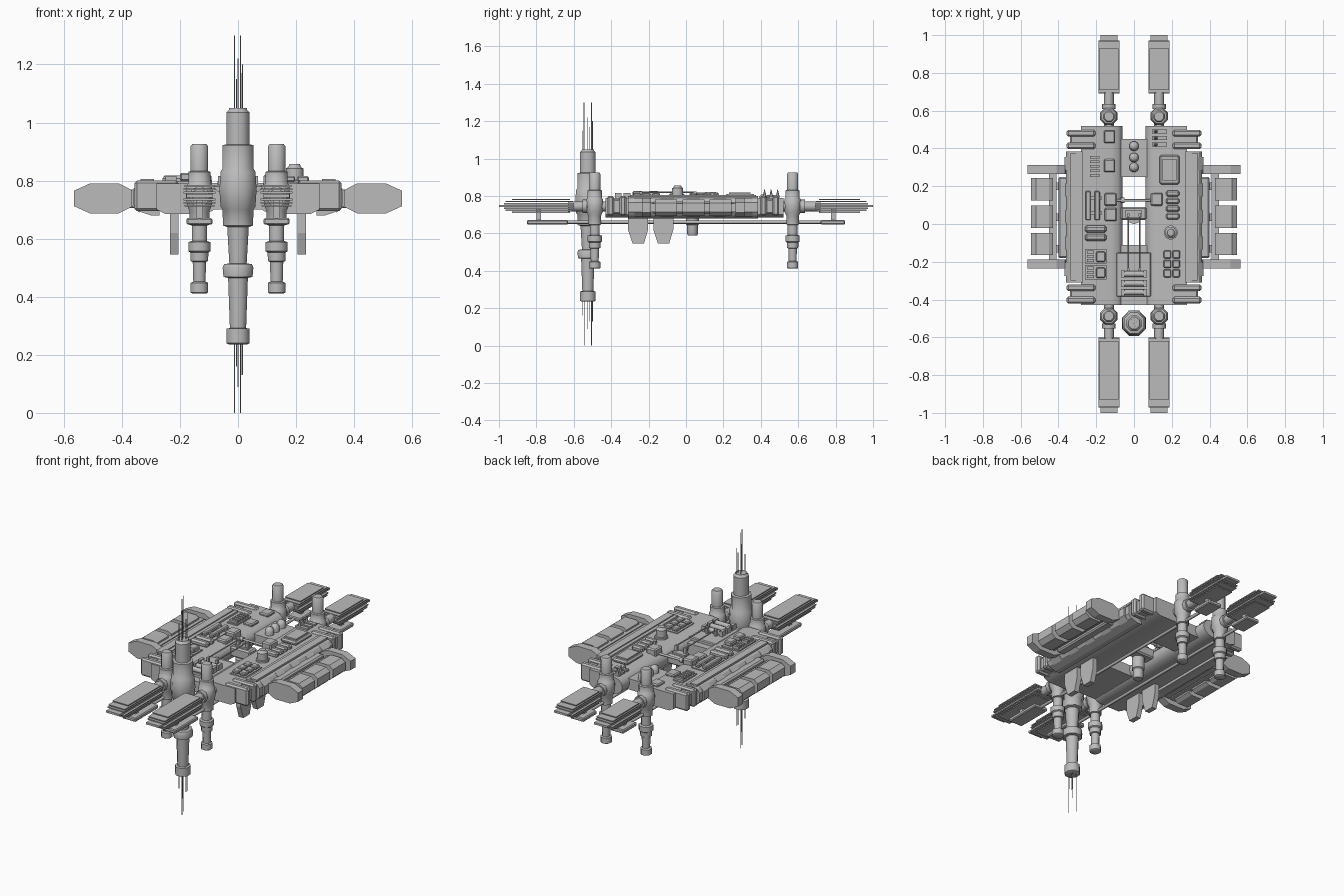
import bpy, bmesh, math
from mathutils import Vector, Matrix

grey = bpy.data.materials.new("hull grey")
grey.diffuse_color = (0.5, 0.5, 0.5, 1)


def finish(name, bm, smooth=False):
    bmesh.ops.recalc_face_normals(bm, faces=bm.faces)
    me = bpy.data.meshes.new(name)
    bm.to_mesh(me)
    bm.free()
    me.materials.append(grey)
    ob = bpy.data.objects.new(name, me)
    bpy.context.collection.objects.link(ob)
    if smooth:
        bpy.ops.object.select_all(action='DESELECT')
        ob.select_set(True)
        bpy.context.view_layer.objects.active = ob
        bpy.ops.object.shade_smooth_by_angle(angle=math.radians(50))
    return ob


def box(name, x0, x1, y0, y1, z0, z1, bevel=0):
    bm = bmesh.new()
    size = Matrix.Diagonal((abs(x1 - x0), abs(y1 - y0), abs(z1 - z0), 1))
    mid = Matrix.Translation(((x0 + x1) / 2, (y0 + y1) / 2, (z0 + z1) / 2))
    bmesh.ops.create_cube(bm, size=1, matrix=mid @ size)
    if bevel:
        bmesh.ops.bevel(bm, geom=bm.edges[:], offset=bevel, segments=1, affect='EDGES')
    return finish(name, bm)


def prism(name, pts, axis, a, b, smooth=False):
    """Extrude a profile: (x,z) along y, or (y,z) along x."""
    bm = bmesh.new()
    at = (lambda p, t: (p[0], t, p[1])) if axis == 'y' else (lambda p, t: (t, p[0], p[1]))
    face = bm.faces.new([bm.verts.new(at(p, a)) for p in pts])
    new = bmesh.ops.extrude_face_region(bm, geom=[face])['geom']
    d = (0, b - a, 0) if axis == 'y' else (b - a, 0, 0)
    bmesh.ops.translate(bm, vec=d, verts=[v for v in new if isinstance(v, bmesh.types.BMVert)])
    return finish(name, bm, smooth)


def lathe(name, x, y, prof, n=8, sy=1.0):
    """Stack of rings (radius, z) around a vertical axis."""
    bm = bmesh.new()
    rings = []
    for r, z in prof:
        k = r / math.cos(math.pi / n)
        rings.append([bm.verts.new((x + k * math.cos((i + .5) * math.tau / n),
                                    y + sy * k * math.sin((i + .5) * math.tau / n), z)) for i in range(n)])
    for a, b in zip(rings, rings[1:]):
        for i in range(n):
            bm.faces.new((a[i], a[(i + 1) % n], b[(i + 1) % n], b[i]))
    bm.faces.new(rings[0])
    bm.faces.new(rings[-1])
    return finish(name, bm, True)


def rod(name, p, q, r, n=8):
    p, q = Vector(p), Vector(q)
    bm = bmesh.new()
    m = Matrix.Translation((p + q) / 2) @ (q - p).to_track_quat('Z', 'Y').to_matrix().to_4x4()
    bmesh.ops.create_cone(bm, cap_ends=True, segments=n, radius1=r, radius2=r, depth=(q - p).length, matrix=m)
    return finish(name, bm, True)


# main tower with antenna needles
lathe("main_tower", 0, -.525, [
    (.03, .235), (.04, .24), (.04, .29), (.028, .292), (.034, .465), (.05, .468), (.053, .50), (.048, .512),
    (.03, .515), (.037, .64), (.052, .645), (.053, .70), (.06, .71), (.064, .77), (.06, .83), (.053, .842),
    (.053, .922), (.040, .925), (.040, 1.035), (.033, 1.04), (.030, 1.05)], 8, 1.05)
for i, (dx, dy, top, low) in enumerate([(-.012, .02, 1.3, 0), (.008, -.02, 1.3, 0), (.014, .01, 1.17, .13),
                                        (0, 0, 1.22, .09), (-.005, -.03, 1.15, .16), (.016, .025, 1.2, .13)]):
    rod(f"top_needle_{i}", (dx, -.525 + dy, 1.04), (dx, -.525 + dy, top), .002, 5)
    rod(f"bottom_needle_{i}", (dx, -.525 + dy, .24), (dx, -.525 + dy, low), .002, 5)

hull = [(.28, .79), (.12, .79), (.085, .78), (.065, .76), (.06, .735), (.07, .71), (.09, .695), (.12, .685),
        (.25, .685), (.28, .70)]
pod = [(.27, .80), (.30, .80), (.345, .785), (.36, .765), (.36, .715), (.345, .695), (.30, .68), (.27, .68)]
plate = [(.36, .735), (.365, .71), (.41, .687), (.51, .687), (.565, .712), (.565, .765), (.51, .79), (.41, .79),
         (.365, .767)]
cell = [(.43, .705), (.45, .692), (.52, .692), (.545, .715), (.545, .762), (.52, .782), (.45, .782), (.43, .77)]

for s, side in ((-1, "left"), (1, "right")):
    def flip(pts):
        return [(s * x, z) for x, z in pts]

    # twin hull beams, side pods and clamps
    prism(side + "_hull", flip(hull), 'y', -.43, .52, True)
    prism(side + "_pod", flip(pod), 'y', -.31, .385)
    box(side + "_pod_rail", s * .29, s * .335, -.30, .375, .795, .806)
    for i in range(5):
        y = -.24 + i * .14
        prism(f"{side}_pod_rib_{i}", flip([(.34, .79), (.368, .765), (.368, .715), (.34, .69)]), 'y', y - .035, y + .035)
    for y in (-.37, .447):
        box(side + "_clamp_core", s * .22, s * .34, y - .035, y + .035, .705, .785, .008)
        for d in (-.033, .033):
            box(side + "_clamp", s * .205, s * .357, y + d - .018, y + d + .018, .695, .80, .009)

    # side wings: end plates, cells and struts
    for y in (-.235, .265):
        prism(side + "_wing_plate", flip(plate), 'y', y, y + .047)
    for i, y in enumerate((-.165, -.02, .125)):
        prism(f"{side}_wing_cell_{i}", flip(cell), 'y', y, y + .118)
    box(side + "_wing_spine", s * .41, s * .45, -.2, .27, .715, .76)
    box(side + "_wing_root", s * .35, s * .40, -.18, .25, .705, .77, .008)
    for y in (-.13, .035, .2):
        box(side + "_wing_strut", s * .38, s * .44, y - .02, y + .02, .725, .75)

    # hanging fins
    for y in (-.31, -.175):
        prism(side + "_fin", [(y, .70), (y + .107, .70), (y + .107, .62), (y + .085, .545), (y + .025, .545), (y, .62)],
              'x', s * .205, s * .235)

    # underside rod running between the array ends
    rod(side + "_keel_rod", (s * .133, -.85, .66), (s * .133, .85, .66), .009)

    # small towers, solar arrays and booms at both ends
    for e, y, inner in ((-1, -.488, .60), (1, .57, .69)):
        x = s * .133
        lathe(side + "_small_tower", x, y, [
            (.026, .412), (.030, .415), (.030, .448), (.021, .452), (.023, .52), (.030, .523), (.031, .552),
            (.038, .557), (.038, .588), (.026, .592), (.026, .645), (.034, .648), (.034, .695), (.043, .715),
            (.046, .75), (.043, .785), (.038, .79), (.038, .83), (.030, .833), (.030, .918), (.024, .926)])
        rod(side + "_boom", (x, .45 * e if e > 0 else -.42, .745), (x, e * (inner + .03), .745), .027)
        rod(side + "_boom_collar", (x, e * (abs(y) + .04), .745), (x, e * (abs(y) + .065), .745), .036)
        box(side + "_array_core", x - .045, x + .045, e * inner, e * 1.0, .741, .753)
        for k, (w, a, b) in enumerate(((.055, 0, .972), (.055, .005, .965), (.052, .02, .93))):
            for d in (-1, 1):
                z = .747 + d * (.012 + k * .011)
                box(f"{side}_array_leaf_{k}", x - w, x + w, e * (inner + a), e * b, z - .003, z + .003)
        box(side + "_lower_array", x - .045, x + .045, e * .85, e * (inner + .03), .648, .671, .005)
        box(side + "_array_post", x - .012, x + .012, e * .775, e * .8, .665, .735)

# central bridges and machinery around the opening
box("front_bridge", -.10, .10, -.43, -.11, .70, .765)
box("front_bay", -.095, .09, -.385, -.15, .76, .785, .005)
box("rear_bridge", -.10, .10, .25, .45, .70, .765)
box("centre_box", -.07, .065, .02, .09, .72, .78, .008)
box("centre_box_top", -.045, .04, .035, .075, .78, .79)
rod("cross_pipe", (-.10, .125, .785), (.10, .125, .785), .007)
rod("cross_pipe_joint", (-.07, .125, .785), (-.05, .125, .785), .014)
lathe("belly_pod", 0, .035, [(.024, .59), (.028, .6), (.028, .645), (.034, .65), (.034, .72)], 10)
for x in (-.03, .03):
    rod("bay_cable", (x, -.25, .82), (x, .05, .82), .004, 6)
    box("cable_post", x - .007, x + .007, -.25, -.235, .78, .824)
    box("cable_anchor", x - .007, x + .007, .04, .055, .78, .824)
for y in (-.265, -.315, -.362):
    rod("bay_canister", (-.055, y, .797), (.055, y, .797), .015)
    for x in (-.06, .06):
        box("canister_cap", x - .009, x + .009, y - .018, y + .018, .78, .816)
for y in (.30, .352, .412):
    lathe("rear_dome", 0, y, [(.025, .76), (.025, .785), (.019, .80), (.009, .808)], 12)

# left deck equipment
box("radiator_base", -.24, -.175, .24, .375, .788, .797)
for i in range(5):
    box("radiator_bar", -.232, -.183, .25 + i * .024, .264 + i * .024, .797, .81)
for y in (.428, .275):
    box("deck_hatch", -.16, -.10, y, y + .068, .785, .805, .006)
box("rail_base", -.26, -.165, .01, .185, .788, .796)
for x in (-.243, -.195):
    box("rail_bar", x - .014, x + .014, .02, .175, .796, .818, .005)
for y in (.05, .13):
    box("rail_tie", -.25, -.17, y, y + .015, .796, .812)
for y in (-.09, -.045):
    box("storage_tank", -.26, -.145, y, y + .036, .785, .818, .010)
for y in (-.21, -.295):
    box("console_base", -.26, -.145, y, y + .078, .788, .798)
    box("console_unit", -.20, -.152, y + .01, y + .065, .798, .826, .005)
    for k in range(3):
        box("console_block", -.25, -.212, y + .01 + k * .022, y + .025 + k * .022, .798, .815)

# right deck equipment
for i, y in enumerate((.42, .455, .49)):
    box("mast_strip", .095, .175, y - .011, y + .011, .788, .80)
    lathe(f"mast_{i}", .115, y, [(.009, .80), (.006, .81), (.0015, .835)], 6)
box("deck_house", .135, .24, .21, .365, .788, .812, .008)
box("deck_house_top", .15, .225, .23, .345, .812, .82)
for i in range(4):
    y = .025 + i * .04
    box("cargo_bar", .17, .24, y, y + .032, .785, .815, .008)
lathe("sensor_dome", .195, -.045, [(.036, .788), (.036, .80), (.030, .802), (.030, .842), (.022, .846), (.018, .857)], 12)
box("crate_base", .15, .25, -.29, -.13, .788, .795)
for i in range(2):
    for j in range(3):
        x, y = .157 + i * .047, -.282 + j * .05
        box("crate", x, x + .04, y, y + .042, .795, .815, .005)

# blocks flanking the opening
for x in (-.155, .088):
    box("winch_block", x, x + .064, .095, .165, .775, .822, .007)
box("winch_block_low", -.155, -.09, .015, .085, .78, .808, .007)
